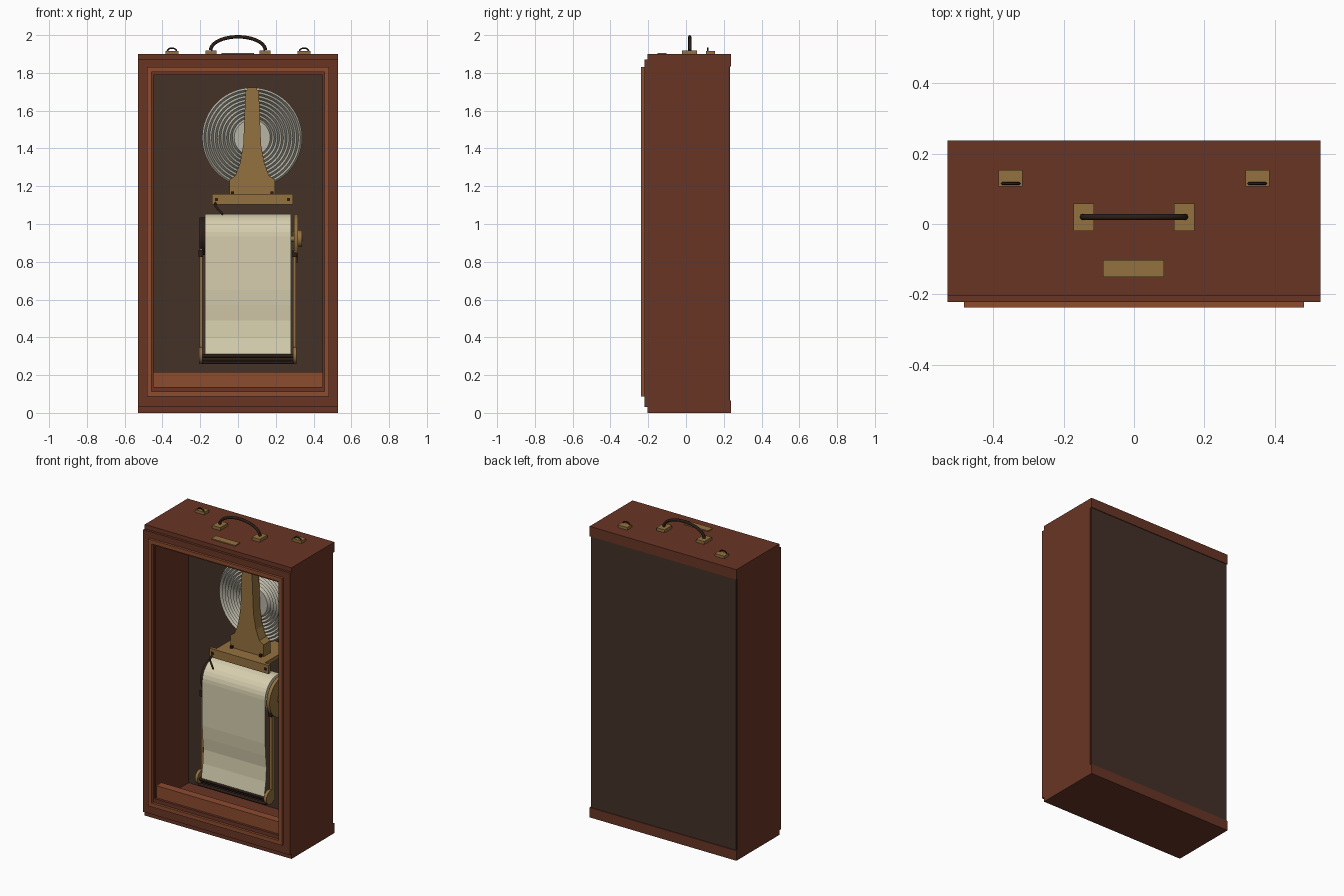
import bpy
import bmesh
from math import sin, cos, pi, radians
from mathutils import Matrix, Vector

if "Cube" in bpy.data.objects:
    bpy.data.objects.remove(bpy.data.objects["Cube"], do_unlink=True)


def srgb(code):
    vals = [int(code[i:i + 2], 16) / 255 for i in (0, 2, 4)]
    return [((v + 0.055) / 1.055) ** 2.4 if v > 0.04 else v / 12.92 for v in vals] + [1]


def material(name, code):
    mat = bpy.data.materials.new(name)
    mat.use_nodes = True
    mat.diffuse_color = srgb(code)
    mat.node_tree.nodes["Principled BSDF"].inputs["Base Color"].default_value = srgb(code)
    return mat


wood = material("dark red wood", "693525")
trim = material("light wood trim", "8C4C2F")
panel = material("dark brown panel", "443127")
brass = material("brass", "94713F")
black = material("black metal", "2A1D17")
paper = material("cream paper", "D6CEAE")
silver = material("silver metal", "B9B6A6")


def finish(name, bm, mat, smooth=False):
    bmesh.ops.recalc_face_normals(bm, faces=bm.faces)
    mesh = bpy.data.meshes.new(name)
    bm.to_mesh(mesh)
    bm.free()
    mesh.materials.append(mat)
    obj = bpy.data.objects.new(name, mesh)
    bpy.context.collection.objects.link(obj)
    if smooth:
        bpy.ops.object.select_all(action="DESELECT")
        obj.select_set(True)
        bpy.context.view_layer.objects.active = obj
        bpy.ops.object.shade_smooth_by_angle(angle=radians(30))
    return obj


def add_box(bm, x, y, z):
    size = Vector((x[1] - x[0], y[1] - y[0], z[1] - z[0]))
    mid = Vector((sum(x), sum(y), sum(z))) / 2
    bmesh.ops.create_cube(bm, size=1, matrix=Matrix.Translation(mid) @ Matrix.Diagonal(size).to_4x4())


def box(name, x, y, z, mat):
    bm = bmesh.new()
    add_box(bm, x, y, z)
    return finish(name, bm, mat)


def ring(name, half, z, width, y, mat):
    """Rectangular frame facing the front."""
    bm = bmesh.new()
    for s in (-1, 1):
        add_box(bm, sorted((s * half, s * (half - width))), y, z)
    inner = (width - half, half - width)
    add_box(bm, inner, y, (z[0], z[0] + width))
    add_box(bm, inner, y, (z[1] - width, z[1]))
    return finish(name, bm, mat)


def prism(name, pts, place, lo, hi, mat):
    """Extrude a closed outline; place(a, b, depth) gives the position."""
    bm = bmesh.new()
    a, b = [[bm.verts.new(place(u, v, d)) for u, v in pts] for d in (lo, hi)]
    bm.faces.new(a)
    bm.faces.new(b)
    for i in range(len(pts)):
        j = (i + 1) % len(pts)
        bm.faces.new((a[i], a[j], b[j], b[i]))
    return finish(name, bm, mat)


def rod(name, x, y, z, r, mat, sides=32):
    """Cylinder lying along x."""
    bm = bmesh.new()
    place = Matrix.Translation((sum(x) / 2, y, z)) @ Matrix.Rotation(pi / 2, 4, "Y")
    bmesh.ops.create_cone(bm, cap_ends=True, segments=sides, radius1=r, radius2=r,
                          depth=x[1] - x[0], matrix=place)
    return finish(name, bm, mat, True)


def tube(name, pts, r, mat):
    curve = bpy.data.curves.new(name, "CURVE")
    curve.dimensions = "3D"
    curve.bevel_depth = r
    curve.bevel_resolution = 2
    curve.use_fill_caps = True
    spline = curve.splines.new("POLY")
    spline.points.add(len(pts) - 1)
    for point, co in zip(spline.points, pts):
        point.co = (*co, 1)
    curve.materials.append(mat)
    obj = bpy.data.objects.new(name, curve)
    bpy.context.collection.objects.link(obj)
    return obj


# Wooden case
W = 0.53
box("case_top", (-W, W), (-0.205, 0.237), (1.835, 1.9), wood)
box("case_bottom", (-W, W), (-0.205, 0.237), (0, 0.065), wood)
for s, side in ((-1, "right"), (1, "left")):
    box("case_side_" + side, sorted((s * W, s * 0.5)), (-0.205, 0.225), (0.065, 1.835), wood)
box("back_panel", (-0.525, 0.525), (0.205, 0.232), (0.065, 1.835), panel)

# Door frame with raised moulding and inner sill
ring("door_frame", W, (0.03, 1.872), 0.082, (-0.221, -0.205), wood)
box("door_lower_lip", (-0.448, 0.448), (-0.221, -0.205), (0.11, 0.138), wood)
ring("door_moulding", 0.483, (0.087, 1.83), 0.026, (-0.237, -0.221), trim)
box("sill", (-0.448, 0.448), (-0.203, -0.15), (0.065, 0.216), trim)

# Carrying handle, hanging loops and plate on top
arc = [(0.145 * cos(pi * i / 20), 0.02, 1.92 + 0.071 * sin(pi * i / 20)) for i in range(21)]
tube("handle", arc, 0.009, black)
for s, side in ((-1, "right"), (1, "left")):
    c = s * 0.143
    box("handle_mount_" + side, (c - 0.029, c + 0.029), (-0.02, 0.058), (1.9, 1.919), brass)
    c = s * 0.35
    box("loop_plate_" + side, (c - 0.034, c + 0.034), (0.106, 0.154), (1.9, 1.917), brass)
    tube("loop_" + side, [(c + 0.024 * cos(pi * i / 8), 0.115, 1.915 + 0.016 * sin(pi * i / 8))
                          for i in range(9)], 0.004, black)
box("top_plate", (-0.088, 0.085), (-0.15, -0.102), (1.9, 1.906), brass)

# Corrugated pressure capsule, turned about the y axis
CX, CZ = 0.075, 1.457
profile = [(0, 0.13), (0.25, 0.13), (0.265, 0.12), (0.265, 0.075)]
for i in range(8):
    r = 0.255 - 0.02 * i
    profile += [(r, 0.064), (r - 0.010, 0.08)]
profile += [(0.095, 0.06), (0, 0.06)]
bm = bmesh.new()
verts = [bm.verts.new((CX + r, y, CZ)) for r, y in profile]
edges = [bm.edges.new(pair) for pair in zip(verts, verts[1:])]
bmesh.ops.spin(bm, geom=verts + edges, cent=(CX, 0, CZ), axis=(0, 1, 0), angle=2 * pi, steps=64)
bmesh.ops.remove_doubles(bm, verts=bm.verts, dist=0.0001)
finish("pressure_capsule", bm, silver, True)

# Flared brass post on a shelf
half = [(0.12, 1.155), (0.12, 1.235), (0.09, 1.255), (0.065, 1.32), (0.047, 1.42), (0.035, 1.71)]
outline = [(CX + w, z) for w, z in half] + [(CX - w, z) for w, z in reversed(half)]
prism("post", outline, lambda u, v, d: (u, d, v), -0.015, 0.055, brass)
box("post_cap", (CX - 0.025, CX + 0.025), (-0.01, 0.06), (1.71, 1.722), brass)
box("shelf_front", (-0.137, 0.29), (-0.1, -0.08), (1.102, 1.158), brass)
box("shelf", (-0.1, 0.25), (-0.08, 0.205), (1.13, 1.157), brass)
for x in (-0.115, 0.268):
    box("shelf_screw", (x - 0.008, x + 0.008), (-0.104, -0.1), (1.122, 1.138), black)
for x in (-0.03, 0.18):
    box("post_screw", (x - 0.008, x + 0.008), (-0.03, -0.014), (1.157, 1.172), black)
tube("pen_arm", [(-0.12, -0.085, 1.12), (-0.12, -0.12, 1.095), (-0.08, -0.14, 1.05)], 0.006, black)

# Recording drum with the paper hanging from it
DY, DZ, DR = 0.0, 0.935, 0.12
rod("drum_core", (-0.172, 0.277), DY, DZ, DR - 0.003, paper)
front = [(DY - DR * cos(a), DZ + DR * sin(a)) for a in [pi * (1 - i / 16) for i in range(17)]]
front += [(-0.12, 0.65), (-0.115, 0.57), (-0.107, 0.49), (-0.113, 0.4), (-0.13, 0.31)]
back = [(DY - (DR - 0.004) * cos(a), DZ + (DR - 0.004) * sin(a))
        for a in [pi * i / 16 for i in range(17)]]
sheet = front + [(y + 0.004, z) for y, z in reversed(front[17:])] + back
prism("paper_sheet", sheet, lambda u, v, d: (d, u, v), -0.175, 0.28, paper)

# Side rails, wheels and lower rollers
for x, side in ((-0.197, "right"), (0.3, "left")):
    span = (x - 0.008, x + 0.008)
    box("rail_" + side, span, (-0.09, -0.06), (0.27, 0.87), brass)
    box("rail_clamp_" + side, (x - 0.012, x + 0.012), (-0.1, -0.05), (0.825, 0.862), black)
    rod("roller_wheel_" + side, (x - 0.01, x + 0.01), -0.105, 0.305, 0.045, brass)
    box("drum_bracket_" + side, span, (0, 0.205), (0.9, 0.96), brass)
rod("drum_end", (-0.203, -0.175), DY, DZ, 0.1, black)
rod("drive_wheel", (0.296, 0.318), DY, 0.925, 0.128, brass, 48)
rod("drive_hub", (0.318, 0.338), DY, 0.922, 0.045, brass)
rod("drive_axle", (0.27, 0.342), DY, 0.922, 0.015, brass)
for y, z, r in ((-0.125, 0.302, 0.01), (-0.1, 0.285, 0.018), (-0.13, 0.267, 0.009)):
    rod("lower_roller", (-0.19, 0.295), y, z, r, black, 16)
